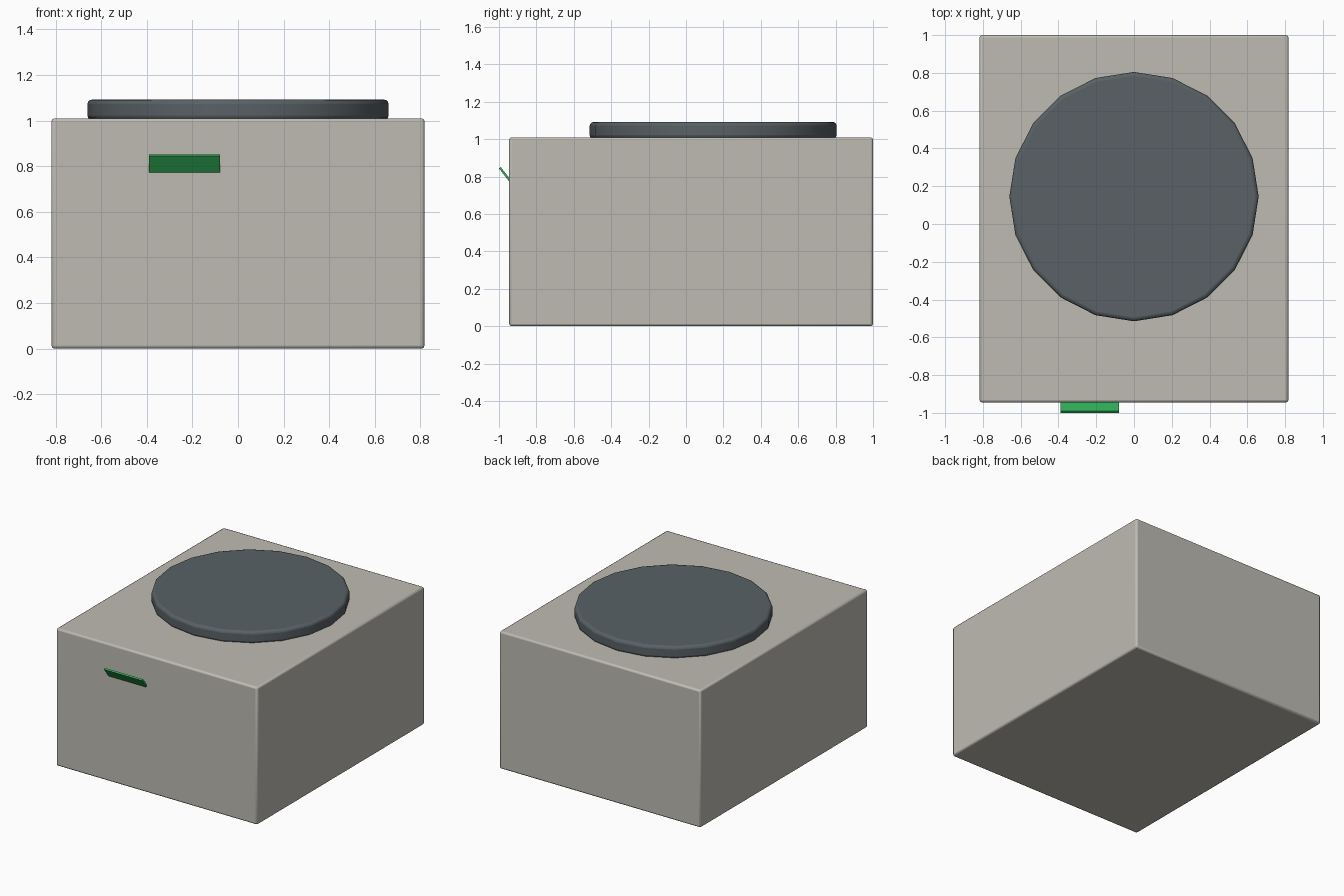
import bpy
import math

if "Cube" in bpy.data.objects:
    bpy.data.objects.remove(bpy.data.objects["Cube"])


def finish(obj, name, color, width=0.0, segments=2):
    """Name, colour, bevel and smooth a part."""
    obj.name = name
    mat = bpy.data.materials.new(name + "_color")
    mat.diffuse_color = color
    mat.use_nodes = True
    mat.node_tree.nodes["Principled BSDF"].inputs["Base Color"].default_value = mat.diffuse_color
    obj.data.materials.append(mat)
    if width:
        bev = obj.modifiers.new("edge_bevel", "BEVEL")
        bev.width = width
        bev.segments = segments
        bev.limit_method = "ANGLE"
        bev.angle_limit = math.radians(40)
        bpy.ops.object.shade_smooth_by_angle(angle=math.radians(30))
    return obj


def box(size, loc, tilt=0.0):
    bpy.ops.mesh.primitive_cube_add(size=1, location=loc)
    obj = bpy.context.object
    obj.scale = size
    bpy.ops.object.transform_apply(location=False, rotation=False, scale=True)
    obj.rotation_euler.x = tilt
    return obj


# Main housing
finish(box((1.635, 1.945, 1.01), (0, 0.0275, 0.505)),
       "body", (0.52, 0.50, 0.45, 1), 0.013)

# Low twenty-sided lid, corner pointing to the back
bpy.ops.mesh.primitive_cylinder_add(vertices=20, radius=0.66, depth=0.09,
                                    location=(0, 0.145, 1.047))
finish(bpy.context.object, "round_lid", (0.10, 0.12, 0.13, 1), 0.02, 3)

# Green tab leaning out of the front, its foot sunk into the housing
finish(box((0.31, 0.012, 0.105), (-0.235, -0.963, 0.806), math.radians(38)),
       "front_tab", (0.03, 0.45, 0.10, 1))
